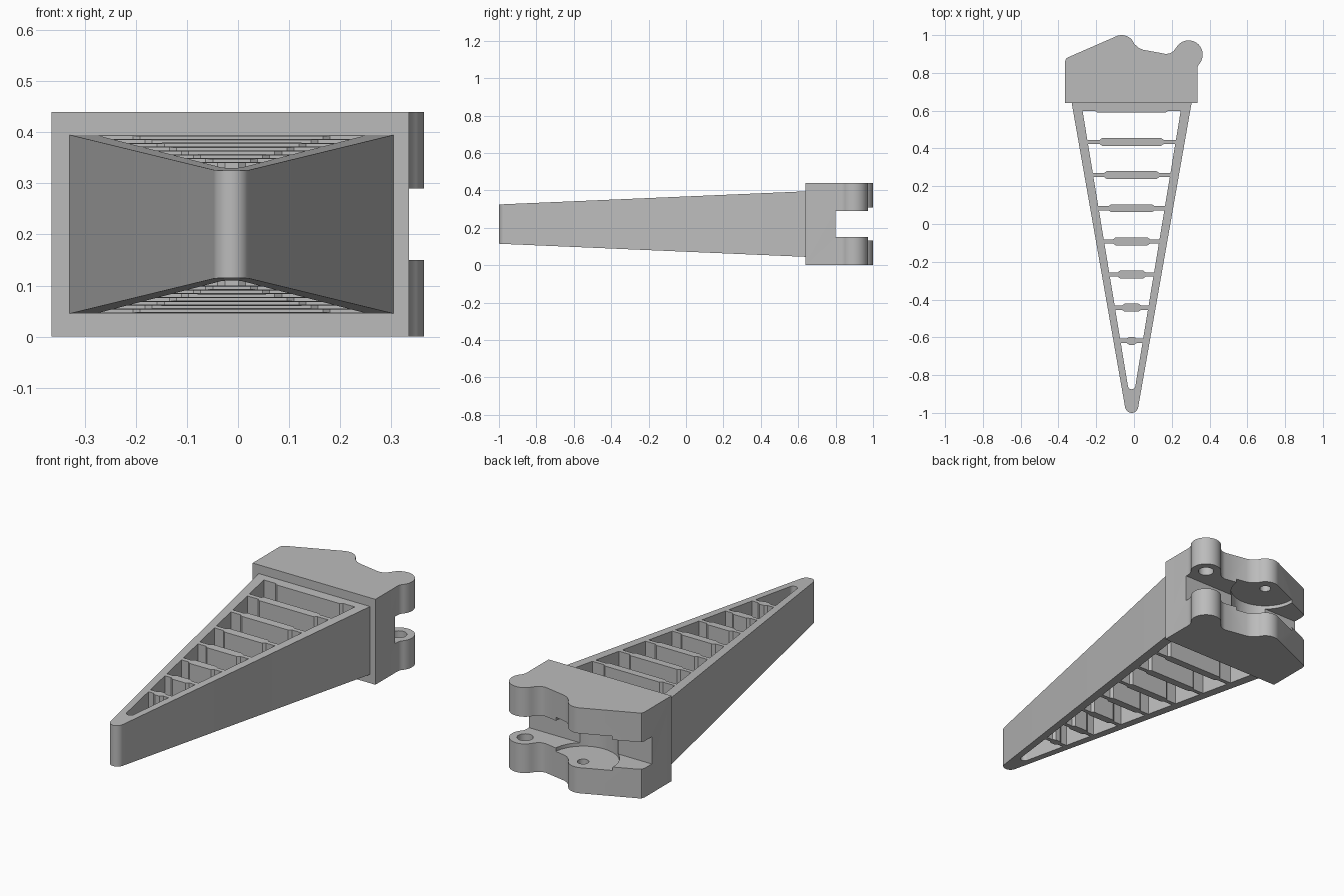
import bpy, bmesh, math
from mathutils import Matrix

cube = bpy.data.objects.get("Cube")
if cube:
    bpy.data.objects.remove(cube)

CX, MID = -0.0125, 0.22      # wedge axis and mid height

grey = bpy.data.materials.new("plain grey")
grey.use_nodes = True
colour = (0.5, 0.5, 0.5, 1)
grey.diffuse_color = colour
grey.node_tree.nodes["Principled BSDF"].inputs["Base Color"].default_value = colour


def finish(name, bm):
    bmesh.ops.recalc_face_normals(bm, faces=bm.faces)
    mesh = bpy.data.meshes.new(name)
    bm.to_mesh(mesh)
    bm.free()
    mesh.materials.append(grey)
    obj = bpy.data.objects.new(name, mesh)
    bpy.context.collection.objects.link(obj)
    return obj


def select(obj):
    bpy.ops.object.select_all(action='DESELECT')
    obj.select_set(True)
    bpy.context.view_layer.objects.active = obj


def smooth(obj):
    select(obj)
    bpy.ops.object.shade_smooth_by_angle(angle=math.radians(30))


def arc(cx, cy, r, start, end, n=16):
    angles = [math.radians(start + (end - start) * i / n) for i in range(n + 1)]
    return [(cx + r * math.cos(a), cy + r * math.sin(a)) for a in angles]


def half_height(y):
    return 0.105 + (y + 1) / 1.64 * 0.07


def prism(name, outline, low, high):
    """Extrude an outline between two heights, each a function of y."""
    bm = bmesh.new()
    rings = [[bm.verts.new((x, y, f(y))) for x, y in outline] for f in (low, high)]
    for ring in rings:
        bm.faces.new(ring)
    n = len(outline)
    for i in range(n):
        j = (i + 1) % n
        bm.faces.new((rings[0][i], rings[0][j], rings[1][j], rings[1][i]))
    return finish(name, bm)


def top(y):
    return MID + half_height(y)


def bottom(y):
    return MID - half_height(y)


# Tapered frame: matching outer and inner loops bridged into a ring
def wedge_loop(back_y, half, tip_y, r):
    return ([(CX - half, back_y)] + arc(CX, tip_y, r, 190, 350)
            + [(CX + half, back_y)])


outer = wedge_loop(0.645, 0.318, -0.965, 0.035)
inner = wedge_loop(0.6, 0.26, -0.855, 0.02)
bm = bmesh.new()
o_low, o_high, i_low, i_high = [
    [bm.verts.new((x, y, f(y))) for x, y in loop]
    for loop in (outer, inner) for f in (bottom, top)]
for i in range(len(outer)):
    j = (i + 1) % len(outer)
    for a, b in ((o_low, o_high), (o_high, i_high), (i_high, i_low), (i_low, o_low)):
        bm.faces.new((a[i], a[j], b[j], b[i]))
smooth(finish("tapered_frame", bm))

# Cross ribs, each with a thicker middle
for k in range(8):
    y = 0.61 - 0.1755 * k
    reach = 0.03 + 0.24 * (y + 0.855) / 1.455
    pad = 0.02 + 0.166 * (y + 0.62) / 1.23
    thin, thick, slope = 0.011, 0.021, 0.014
    side = [(-reach, -thin), (-pad - slope / 2, -thin), (-pad + slope / 2, -thick)]
    front = side + [(-x, dy) for x, dy in reversed(side)]
    shape = front + [(x, -dy) for x, dy in reversed(front)]
    prism(f"rib_{k + 1}", [(CX + x, y + dy) for x, dy in shape], bottom, top)

# Hinge block with a large knuckle and a rounded hump
hump, knuckle = (-0.065, 0.93), (0.289, 0.897)
outline = [(-0.365, 0.64), (0.335, 0.64), (0.335, 0.815), (0.336, 0.83)]
outline += arc(*knuckle, 0.075, -45, 150, 28)
outline += [(0.21, 0.916), (0.192, 0.904), (0.17, 0.9), (0.05, 0.922),
            (0.027, 0.931), (0.012, 0.944)]
outline += arc(*hump, 0.07, 20, 115, 16)
outline += [(-0.348, 0.883), (-0.36, 0.875), (-0.365, 0.86)]
block = prism("hinge_block", outline, lambda y: 0, lambda y: 0.44)


def carve(bm):
    cutter = finish("cutter", bm)
    cutter.hide_render = True
    select(block)
    mod = block.modifiers.new("cut", 'BOOLEAN')
    mod.operation, mod.solver, mod.object = 'DIFFERENCE', 'EXACT', cutter
    bpy.ops.object.modifier_apply(modifier=mod.name)
    bpy.data.objects.remove(cutter)


def cut_cylinder(centre, r, depth, tilt=0):
    bm = bmesh.new()
    place = Matrix.Translation(centre) @ Matrix.Rotation(tilt, 4, 'X')
    bmesh.ops.create_cone(bm, cap_ends=True, segments=40, radius1=r, radius2=r,
                          depth=depth, matrix=place)
    carve(bm)


# Slot between the two arms
bm = bmesh.new()
bmesh.ops.create_cube(bm, size=1, matrix=Matrix.Translation((0, 1, MID))
                      @ Matrix.Diagonal((1, 0.4, 0.14, 1)))
carve(bm)
# Round clearance about the hump, blind pin holes, and a hole in the slot wall
cut_cylinder((*hump, MID), 0.17, 0.176)
cut_cylinder((*hump, MID), 0.027, 0.3)
cut_cylinder((*knuckle, MID), 0.038, 0.3)
cut_cylinder((-0.03, 0.76, MID), 0.022, 0.12, math.pi / 2)
smooth(block)
